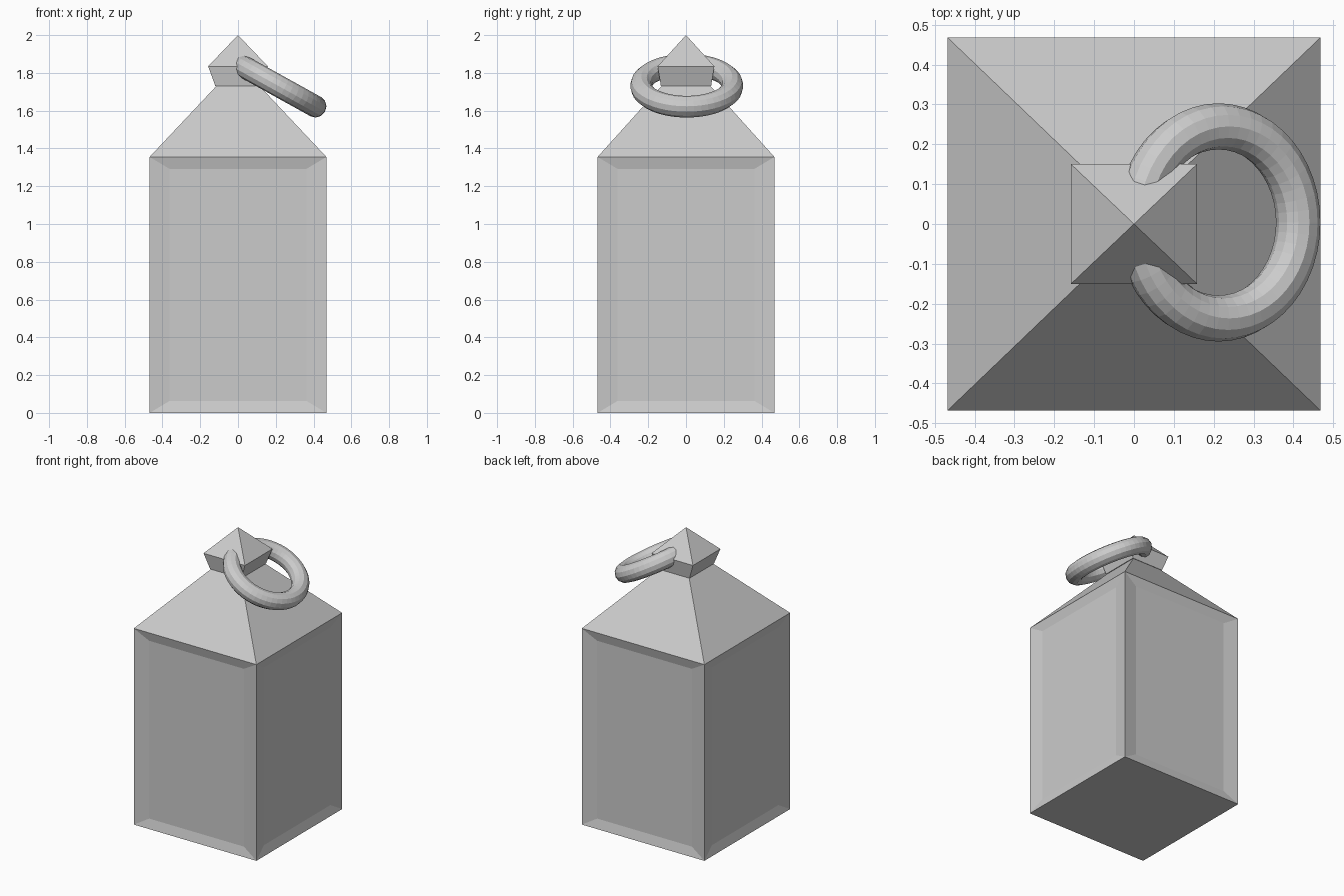
import bpy, bmesh, math

cube = bpy.data.objects.get("Cube")
if cube:
    bpy.data.objects.remove(cube, do_unlink=True)

grey = bpy.data.materials.new("plain_grey")
grey.use_nodes = True
colour = (0.6, 0.6, 0.6, 1)
grey.diffuse_color = colour
grey.node_tree.nodes["Principled BSDF"].inputs["Base Color"].default_value = colour


def add_object(name, bm):
    bmesh.ops.recalc_face_normals(bm, faces=bm.faces)
    mesh = bpy.data.meshes.new(name)
    bm.to_mesh(mesh)
    bm.free()
    mesh.materials.append(grey)
    obj = bpy.data.objects.new(name, mesh)
    bpy.context.collection.objects.link(obj)
    return obj


def rect_loop(bm, hx, hy, z):
    return [bm.verts.new((sx * hx, sy * hy, z))
            for sx, sy in ((-1, -1), (1, -1), (1, 1), (-1, 1))]


def bridge(bm, low, high):
    for i in range(4):
        j = (i + 1) % 4
        bm.faces.new((low[i], low[j], high[j], high[i]))


HALF, EAVES, NECK, RECESS = 0.468, 1.355, 1.73, 0.016

# Square body with a sunken panel on each of the four sides
bm = bmesh.new()
base = rect_loop(bm, HALF, HALF, 0)
top = rect_loop(bm, HALF, HALF, EAVES)
bridge(bm, base, top)
bm.faces.new(base[::-1])
bm.faces.new(top)
bm.normal_update()
walls = [f for f in bm.faces if abs(f.normal.z) < 0.5]
bmesh.ops.inset_individual(bm, faces=walls, thickness=0.09, depth=0)
for f in walls:
    n = f.normal.copy()
    for v in f.verts:
        # side margins are a little wider than those above and below
        if abs(n.x) > 0.5:
            v.co.y = math.copysign(0.362, v.co.y)
        else:
            v.co.x = math.copysign(0.362, v.co.x)
        v.co -= n * RECESS
add_object("lantern_body", bm)

# Sloping roof
bm = bmesh.new()
eaves = rect_loop(bm, HALF, HALF, EAVES)
neck = rect_loop(bm, 0.115, 0.13, NECK)
bridge(bm, eaves, neck)
bm.faces.new(eaves[::-1])
bm.faces.new(neck)
add_object("roof", bm)

# Flared cap ending in a point
bm = bmesh.new()
foot = rect_loop(bm, 0.12, 0.133, NECK)
rim = rect_loop(bm, 0.158, 0.15, 1.835)
tip = bm.verts.new((0, 0, 2))
bridge(bm, foot, rim)
bm.faces.new(foot[::-1])
for i in range(4):
    bm.faces.new((rim[i], rim[(i + 1) % 4], tip))
add_object("cap", bm)

# Carrying ring hanging to one side through the cap
bpy.ops.mesh.primitive_torus_add(
    major_radius=0.241, minor_radius=0.058, major_segments=48, minor_segments=12,
    location=(0.212, 0.004, 1.732), rotation=(0, math.radians(29), 0))
ring = bpy.context.object
ring.name = "carrying_ring"
ring.scale.x = 0.95
ring.data.materials.append(grey)
